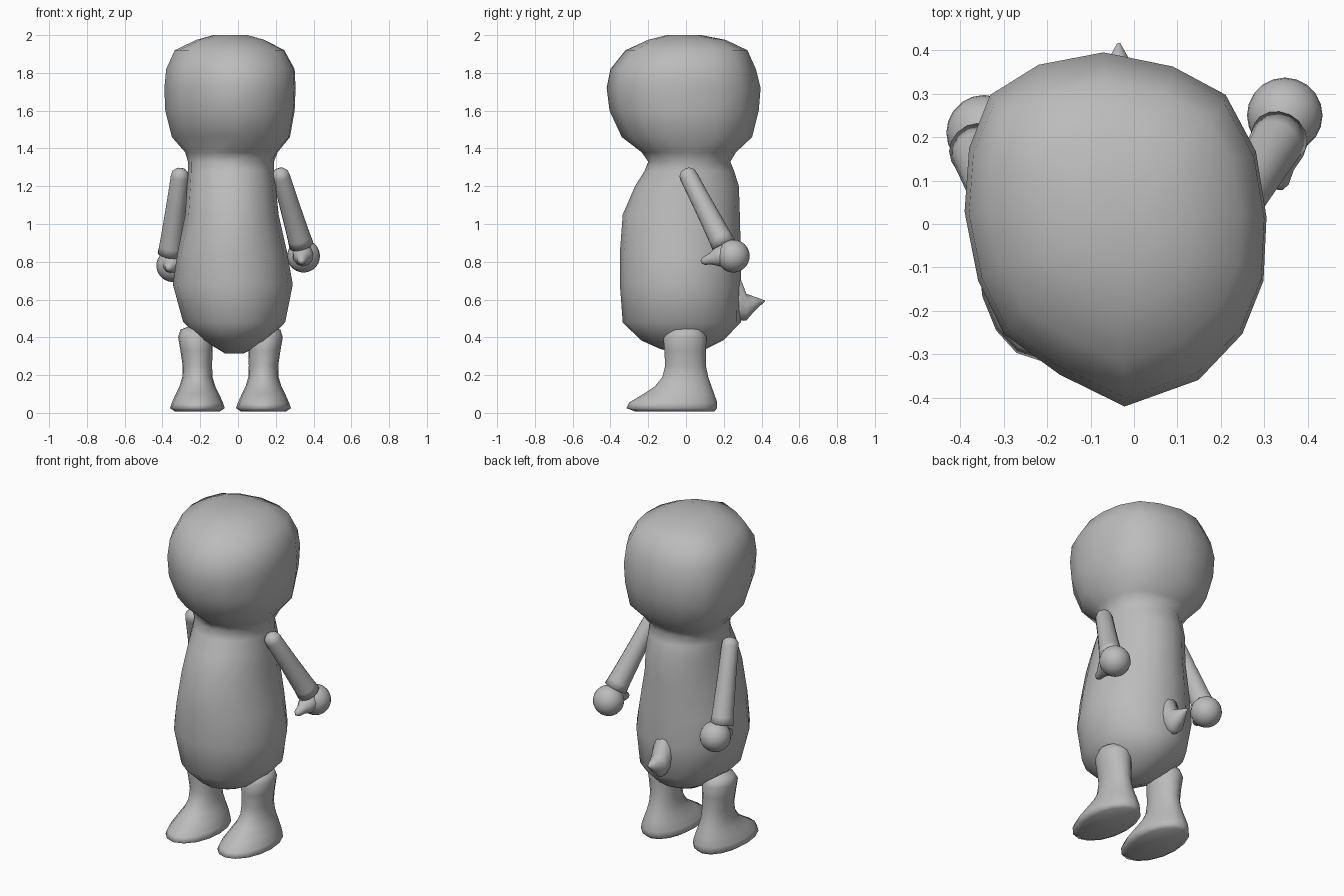
import bpy, bmesh, math
from mathutils import Vector as V

if "Cube" in bpy.data.objects:
    bpy.data.objects.remove(bpy.data.objects["Cube"])

grey = bpy.data.materials.new("plain grey")
grey.diffuse_color = (0.5, 0.5, 0.5, 1)
grey.use_nodes = True
grey.node_tree.nodes["Principled BSDF"].inputs["Base Color"].default_value = grey.diffuse_color


def circle(n):
    return [(math.cos(2 * math.pi * i / n - math.pi / 2),
             math.sin(2 * math.pi * i / n - math.pi / 2)) for i in range(n)]


def loft(name, rings, direction=(0, 0, 1)):
    """Skin rings of (centre, radius_u, radius_v, outline) set square to one direction."""
    d = V(direction).normalized()
    u = (V((1, 0, 0)) - d * d.x).normalized()
    v = d.cross(u)
    bm = bmesh.new()
    rows = [[bm.verts.new(V(c) + u * (a * ru) + v * (b * rv)) for a, b in outline]
            for c, ru, rv, outline in rings]
    n = len(rows[0])
    for low, high in zip(rows, rows[1:]):
        for i in range(n):
            j = (i + 1) % n
            bm.faces.new((low[i], low[j], high[j], high[i]))
    bm.faces.new(rows[0][::-1])
    bm.faces.new(rows[-1])
    return finish(name, bm)


def finish(name, bm):
    bmesh.ops.recalc_face_normals(bm, faces=bm.faces)
    me = bpy.data.meshes.new(name)
    bm.to_mesh(me)
    bm.free()
    me.materials.append(grey)
    for p in me.polygons:
        p.use_smooth = True
    ob = bpy.data.objects.new(name, me)
    bpy.context.collection.objects.link(ob)
    return ob


# Head and body: one skin, round below and pointed at the face
round16 = circle(16)
head16 = [(0.06, -1), (.55, -.85), (.84, -.59), (.98, -.29), (1, .07), (.93, .44), (.73, .76),
          (.38, .92), (-.08, 1), (-.51, .93), (-.83, .76), (-.97, .46), (-1, .1), (-.91, -.29),
          (-.74, -.59), (-.37, -.82)]
profile = [  # z, x min, x max, y min, y max
    (.315, -.07, .03, -.05, .04), (.34, -.11, .08, -.14, .11), (.385, -.19, .16, -.24, .20),
    (.48, -.29, .25, -.335, .29), (.68, -.345, .29, -.35, .29), (.85, -.32, .26, -.35, .29),
    (1.05, -.28, .215, -.335, .285), (1.2, -.27, .20, -.27, .28), (1.28, -.265, .19, -.22, .255),
    (1.33, -.265, .19, -.20, .235), (1.38, -.28, .21, -.235, .265), (1.46, -.35, .275, -.34, .35),
    (1.6, -.385, .30, -.405, .385), (1.72, -.39, .305, -.42, .395), (1.82, -.38, .30, -.40, .37),
    (1.92, -.335, .245, -.32, .325), (1.975, -.22, .14, -.2, .21), (2.0, -.13, .05, -.1, .08)]
loft("head_and_body", [(((x0 + x1) / 2, (y0 + y1) / 2, z), (x1 - x0) / 2, (y1 - y0) / 2,
                        head16 if z > 1.35 else round16) for z, x0, x1, y0, y1 in profile])

# Legs with flared feet, mirrored about the body axis
leg = [  # z, outward shift, y min, y max, half width
    (.008, .0, -.27, .15, .12), (.025, .0, -.315, .165, .145), (.055, .0, -.30, .165, .135),
    (.10, .0, -.225, .15, .115), (.14, .0, -.165, .135, .095), (.19, .0, -.125, .118, .08),
    (.25, .0, -.11, .105, .078), (.33, .005, -.115, .105, .085), (.40, .01, -.12, .11, .092),
    (.44, .01, -.09, .09, .08), (.46, .01, -.03, .03, .03)]
for side, label in ((-1, "left"), (1, "right")):
    loft(label + "_leg", [((-.04 + side * (.175 + s), (y0 + y1) / 2, z), w, (y1 - y0) / 2, round16)
                          for z, s, y0, y1, w in leg])

# Arms: rounded tapering tube, ball hand and a small thumb
arms = {"left": ((-.308, .015, 1.25), (-.36, .17, .84), (-.345, .21, .78), (-.37, .085, .765)),
        "right": ((.228, .015, 1.25), (.335, .20, .89), (.347, .25, .83), (.335, .08, .80))}
for label, (shoulder, wrist, hand, thumb) in arms.items():
    s, w, h, t = V(shoulder), V(wrist), V(hand), V(thumb)
    d = (w - s).normalized()
    rings = [(s - d * (.048 * math.sin(a)), .048 * math.cos(a) + .002, .048 * math.cos(a) + .002,
              round16) for a in (1.5, 1.0, .5)]
    rings += [(s.lerp(w, f), r, r, round16) for f, r in
              ((0, .048), (.35, .052), (.7, .058), (.9, .062), (1, .066))]
    loft(label + "_arm", rings, d)

    bm = bmesh.new()
    bmesh.ops.create_uvsphere(bm, u_segments=20, v_segments=14, radius=.087)
    bmesh.ops.translate(bm, verts=bm.verts, vec=h)
    finish(label + "_hand", bm)

    root = h + V((0, -.03, .01))
    loft(label + "_thumb", [(root.lerp(t, f), r, r, circle(10)) for f, r in
                            ((0, .065), (.4, .05), (.65, .03), (.9, .021), (1, .008))], t - root)

# Tail: short pointed stub on the back
loft("tail", [((-.035, y, z), ru, rv, circle(12)) for y, z, ru, rv in
              ((.24, .62, .06, .13), (.285, .605, .06, .115), (.32, .56, .055, .07),
               (.36, .576, .035, .04), (.417, .593, .003, .003))], (0, 1, 0))
